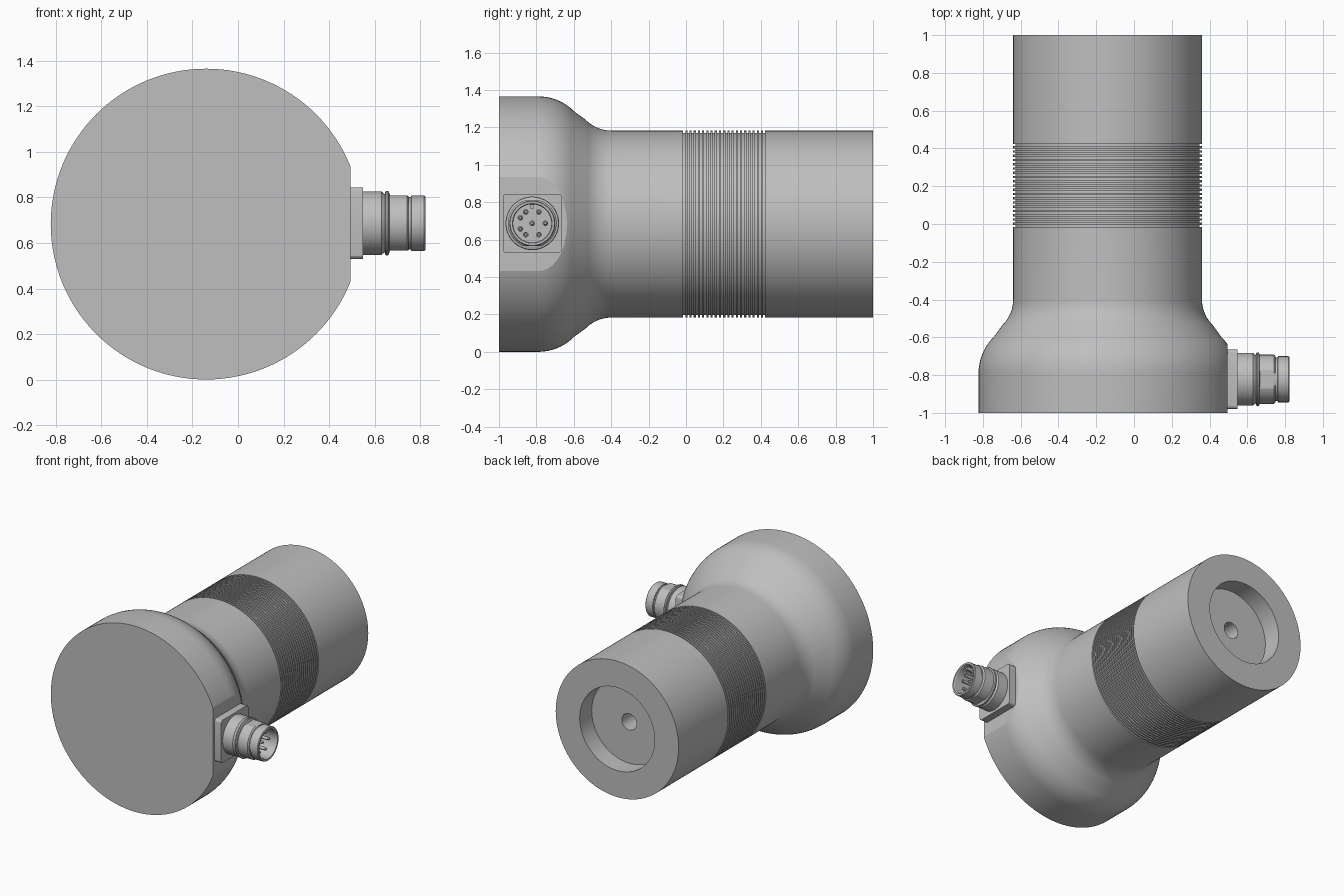
import bpy, bmesh
from math import sin, cos, radians, pi
from mathutils import Vector, Matrix

if "Cube" in bpy.data.objects:
    bpy.data.objects.remove(bpy.data.objects["Cube"], do_unlink=True)

metal = bpy.data.materials.new("grey_metal")
metal.use_nodes = True
GREY = (0.52, 0.52, 0.52, 1)
metal.diffuse_color = GREY
for node in metal.node_tree.nodes:
    if node.type == "BSDF_PRINCIPLED":
        node.inputs["Base Color"].default_value = GREY

X, Y = Vector((1, 0, 0)), Vector((0, 1, 0))
BODY = Vector((-0.14, 0, 0.683))      # body axis, along y
PLUG = Vector((0, -0.822, 0.687))     # connector axis, along x
FLAT = 0.495                          # x of the flat on the head


def finish(name, bm):
    bmesh.ops.recalc_face_normals(bm, faces=bm.faces)
    mesh = bpy.data.meshes.new(name)
    bm.to_mesh(mesh)
    bm.free()
    mesh.materials.append(metal)
    obj = bpy.data.objects.new(name, mesh)
    bpy.context.collection.objects.link(obj)
    bpy.ops.object.select_all(action="DESELECT")
    obj.select_set(True)
    bpy.context.view_layer.objects.active = obj
    bpy.ops.object.shade_smooth_by_angle(angle=radians(15))
    return obj


def lathe(profile, axis, centre, steps=96):
    """Revolve (position along axis, radius) pairs around the axis."""
    bm = bmesh.new()
    verts = [bm.verts.new(axis * a + Vector((0, 0, r))) for a, r in profile]
    edges = [bm.edges.new(pair) for pair in zip(verts, verts[1:])]
    bmesh.ops.spin(bm, geom=verts + edges, cent=(0, 0, 0), axis=axis,
                   angle=2 * pi, steps=steps)
    bmesh.ops.remove_doubles(bm, verts=bm.verts, dist=0.0001)
    bmesh.ops.translate(bm, verts=bm.verts, vec=centre)
    return bm


def arc(a, r, radius, start, end, n=9):
    angles = [radians(start + (end - start) * i / n) for i in range(n + 1)]
    return [(a + radius * cos(t), r + radius * sin(t)) for t in angles]


# Body: wide head, S-shaped shoulder, ribbed tube, bore in the rear face
profile = [(-1, 0), (-1, 0.683)]
profile += arc(-0.79, 0.413, 0.27, 90, 44)
profile += arc(-0.40, 0.69, 0.19, 224, 270)
grooves, pitch = 20, 0.0225
for i in range(grooves):
    a = -0.015 + i * pitch
    profile += [(a, 0.5), (a, 0.487), (a + 0.011, 0.487), (a + 0.011, 0.5)]
profile += [(1, 0.5), (1, 0.305), (0.86, 0.305), (0.86, 0.06), (0.7, 0.06), (0.7, 0)]
body = lathe(profile, Y, BODY, 128)
cut = bmesh.ops.bisect_plane(body, geom=body.verts[:] + body.edges[:] + body.faces[:],
                             plane_co=(FLAT, 0, 0), plane_no=X, clear_outer=True)
rim = [e for e in cut["geom_cut"] if isinstance(e, bmesh.types.BMEdge)]
bmesh.ops.holes_fill(body, edges=rim, sides=0)
finish("sensor_body", body)

# Square mounting flange with rounded corners
flange = bmesh.new()
bmesh.ops.create_cube(flange, size=1, matrix=Matrix.Translation(PLUG + X * 0.5215)
                      @ Matrix.Diagonal((0.055, 0.315, 0.315, 1)))
corners = [e for e in flange.edges
           if abs((e.verts[0].co - e.verts[1].co).x) > 0.01]
bmesh.ops.bevel(flange, geom=corners, offset=0.02, segments=4, profile=0.5, affect="EDGES")
finish("connector_flange", flange)

# Connector collar with snap ring
finish("connector_collar", lathe(
    [(0.54, 0), (0.54, 0.14), (0.63, 0.14), (0.637, 0.133), (0.645, 0.128),
     (0.648, 0.14), (0.655, 0.143), (0.662, 0.14), (0.667, 0.125), (0.667, 0)], X, PLUG))

# Wrench section: round, with flats above and below
wrench = lathe([(0.66, 0.108), (0.66, 0.13), (0.742, 0.13), (0.75, 0.12),
                (0.75, 0.108), (0.66, 0.108)], X, PLUG)
for v in wrench.verts:
    v.co.z = max(PLUG.z - 0.121, min(PLUG.z + 0.121, v.co.z))
finish("connector_wrench_section", wrench)

# Open socket shell
finish("connector_shell", lathe(
    [(0.74, 0.115), (0.76, 0.115), (0.762, 0.122), (0.818, 0.122), (0.823, 0.118),
     (0.823, 0.106), (0.815, 0.102), (0.67, 0.102), (0.67, 0)], X, PLUG, 64))

# Contact pins: one in the middle, seven around it
spots = [(0, 0)] + [(0.07 * cos(radians(t)), 0.07 * sin(radians(t)))
                    for t in (0, 60, 120, 155, -155, -120, -60)]
for i, (dy, dz) in enumerate(spots):
    pin = [(0.66, 0.015), (0.70, 0.015), (0.70, 0.011), (0.775, 0.011), (0.782, 0.006), (0.782, 0)]
    finish(f"contact_pin_{i + 1}", lathe(pin, X, PLUG + Vector((0, dy, dz)), 16))

# Alignment key inside the shell
key = bmesh.new()
bmesh.ops.create_cube(key, size=1, matrix=Matrix.Translation(PLUG + Vector((0.73, 0, 0.092)))
                      @ Matrix.Diagonal((0.13, 0.018, 0.024, 1)))
finish("alignment_key", key)
